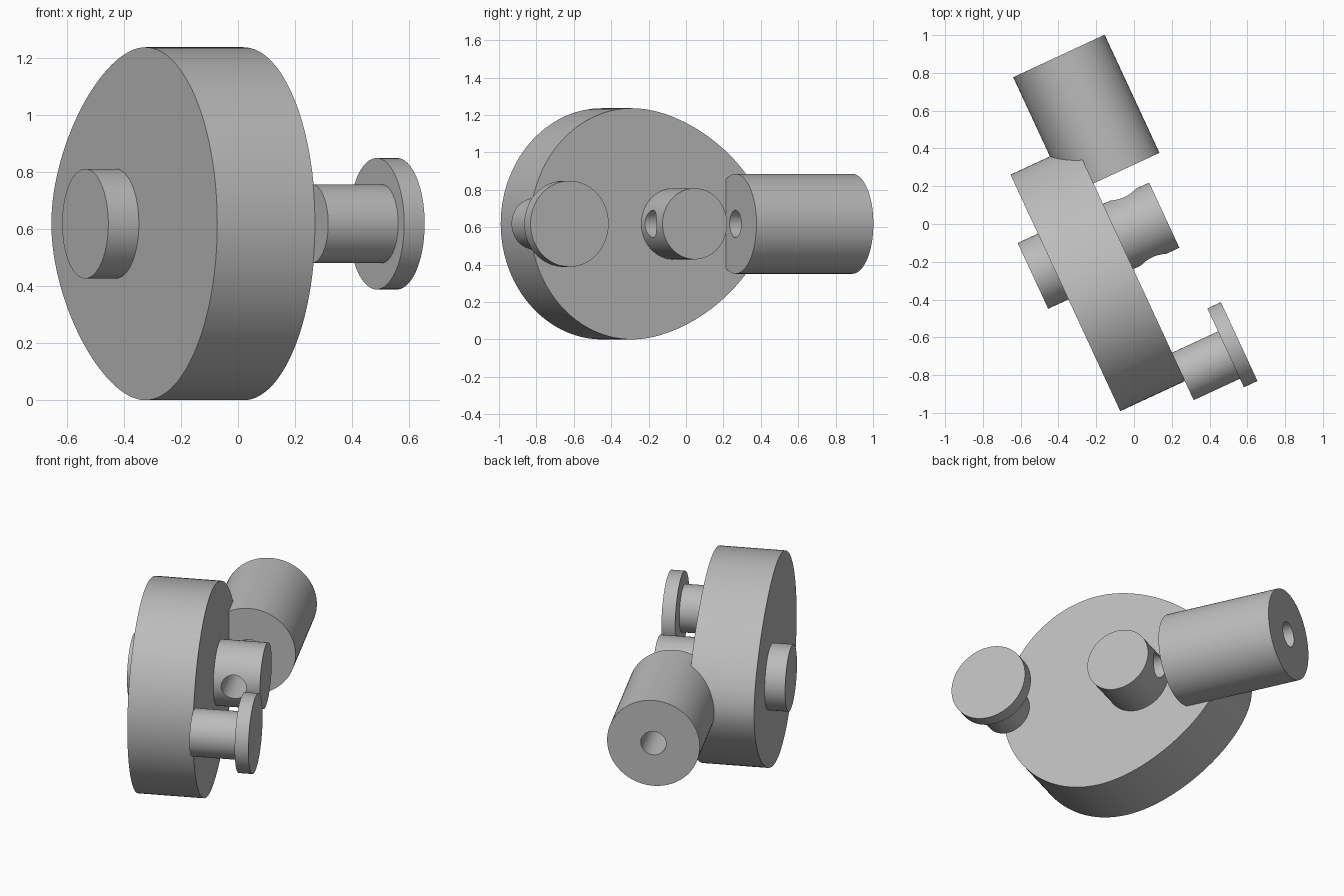
import bpy
import bmesh
import math
from mathutils import Matrix, Vector
from mathutils.geometry import interpolate_bezier

if "Cube" in bpy.data.objects:
    bpy.data.objects.remove(bpy.data.objects["Cube"])

# The assembly is turned about z; parts are laid out in its own frame:
# first axis across the disc's thickness, second axis along its length.
TURN = Matrix.Rotation(math.radians(24.9), 4, 'Z')
AXIS_Z = 0.618

grey = bpy.data.materials.new("plain grey")
grey.use_nodes = True
GREY = (0.5, 0.5, 0.5, 1)
grey.diffuse_color = GREY
grey.node_tree.nodes["Principled BSDF"].inputs["Base Color"].default_value = GREY


def add_object(name, bm):
    bmesh.ops.recalc_face_normals(bm, faces=bm.faces)
    mesh = bpy.data.meshes.new(name)
    bm.to_mesh(mesh)
    bm.free()
    mesh.materials.append(grey)
    obj = bpy.data.objects.new(name, mesh)
    bpy.context.collection.objects.link(obj)
    obj.matrix_world = TURN @ Matrix.Translation((0, 0, AXIS_Z))
    return obj


def rod(name, radius, start, end, offset, along):
    """Cylinder along the 'across' or 'length' axis, at an offset on the other."""
    bm = bmesh.new()
    bmesh.ops.create_cone(bm, cap_ends=True, segments=96, radius1=radius,
                          radius2=radius, depth=end - start)
    mid = (start + end) / 2
    if along == 'across':
        place = Matrix.Translation((mid, offset, 0)) @ Matrix.Rotation(math.pi / 2, 4, 'Y')
    else:
        place = Matrix.Translation((offset, mid, 0)) @ Matrix.Rotation(math.pi / 2, 4, 'X')
    bm.transform(place)
    return add_object(name, bm)


def quarter(centre, reach, height, fullness):
    """Quarter outline from the widest point to the end of the egg shape."""
    tip = centre + reach
    return interpolate_bezier(
        Vector((0, centre, height)),
        Vector((0, centre + reach * fullness, height)),
        Vector((0, tip, height * fullness)),
        Vector((0, tip, 0)), 32)


def egg_disc(name, start, end, centre, nose, base, height):
    upper = quarter(centre, -base, height, 0.55)[::-1] + quarter(centre, nose, height, 0.45)[1:]
    lower = [Vector((0, p.y, -p.z)) for p in upper[-2:0:-1]]
    bm = bmesh.new()
    face = bm.faces.new([bm.verts.new((start, p.y, p.z)) for p in upper + lower])
    made = bmesh.ops.extrude_face_region(bm, geom=[face])
    bmesh.ops.translate(bm, vec=(end - start, 0, 0),
                        verts=[v for v in made["geom"] if isinstance(v, bmesh.types.BMVert)])
    # The extrusion keeps the first cap only if it is put back
    if not face.is_valid or len([f for f in bm.faces if len(f.verts) > 4]) < 2:
        bmesh.ops.holes_fill(bm, edges=bm.edges, sides=0)
    return add_object(name, bm)


# Disc, bosses, pin with flange, and barrel
disc = egg_disc("egg_disc", -0.483, -0.104, -0.27, 0.782, 0.598, 0.618)
outer_boss = rod("outer_boss", 0.192, -0.601, -0.47, -0.024, 'across')
drilled_boss = rod("drilled_boss", 0.19, -0.12, 0.165, -0.025, 'across')
pin = rod("pin", 0.138, -0.106, 0.18, -0.841, 'across')
flange = rod("pin_flange", 0.23, 0.164, 0.243, -0.799, 'across')
barrel = rod("barrel", 0.267, 0.285, 0.974, 0.014, 'length')

# Bore running through the barrel and the drilled boss
bore = rod("bore_cutter", 0.073, -0.5, 1.2, 0.014, 'length')
bore.hide_render = True
for part in (drilled_boss, barrel):
    cut = part.modifiers.new("bore", 'BOOLEAN')
    cut.operation = 'DIFFERENCE'
    cut.solver = 'EXACT'
    cut.object = bore
    bpy.context.view_layer.objects.active = part
    bpy.ops.object.modifier_apply(modifier=cut.name)
bpy.data.objects.remove(bore)

# Smooth round sides with crisp rims
bpy.ops.object.select_all(action='DESELECT')
for part in (disc, outer_boss, drilled_boss, pin, flange, barrel):
    part.select_set(True)
    bpy.context.view_layer.objects.active = part
bpy.ops.object.shade_smooth_by_angle(angle=math.radians(30))
